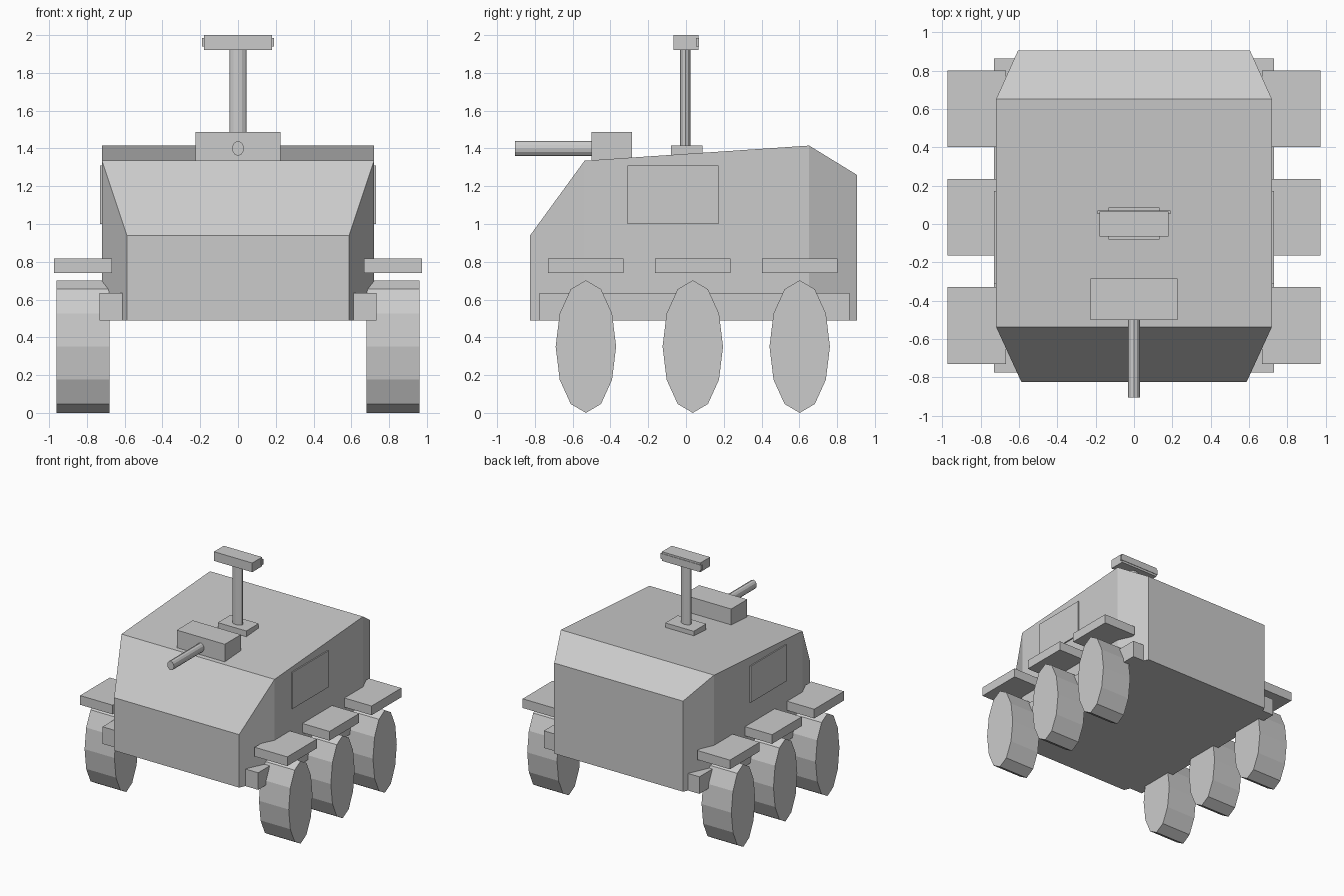
import bpy, bmesh
from math import radians
from mathutils import Matrix, Vector

if "Cube" in bpy.data.objects:
    bpy.data.objects.remove(bpy.data.objects["Cube"])


def finish(name, bm):
    bmesh.ops.recalc_face_normals(bm, faces=bm.faces)
    mesh = bpy.data.meshes.new(name)
    bm.to_mesh(mesh)
    bm.free()
    obj = bpy.data.objects.new(name, mesh)
    bpy.context.collection.objects.link(obj)
    return obj


def box(name, x, y, z):
    """Box from (min, max) ranges."""
    bm = bmesh.new()
    mid = Vector([(a + b) / 2 for a, b in (x, y, z)])
    size = [b - a for a, b in (x, y, z)] + [1]
    bmesh.ops.create_cube(bm, size=1, matrix=Matrix.Translation(mid) @ Matrix.Diagonal(size))
    return finish(name, bm)


def cylinder(name, centre, scale, axis, sides=12):
    """Elliptical cylinder; scale gives the half sizes in x, y, z."""
    turn = {'X': Matrix.Rotation(radians(90), 4, 'Y'),
            'Y': Matrix.Rotation(radians(90), 4, 'X'),
            'Z': Matrix.Identity(4)}[axis]
    bm = bmesh.new()
    bmesh.ops.create_cone(bm, cap_ends=True, segments=sides, radius1=1, radius2=1, depth=2,
                          matrix=Matrix.Translation(centre) @ Matrix.Diagonal((*scale, 1)) @ turn)
    return finish(name, bm)


# Hull: stations of (y, half width, roof height) joined front to back
stations = [(-0.825, 0.588, 0.94), (-0.537, 0.72, 1.335), (0.652, 0.72, 1.415), (0.905, 0.606, 1.26)]
FLOOR = 0.49
bm = bmesh.new()
rings = [[bm.verts.new(p) for p in ((-w, y, FLOOR), (w, y, FLOOR), (w, y, h), (-w, y, h))]
         for y, w, h in stations]
for a, b in zip(rings, rings[1:]):
    for i in range(4):
        j = (i + 1) % 4
        bm.faces.new((a[i], a[j], b[j], b[i]))
bm.faces.new(rings[0])
bm.faces.new(rings[-1])
finish("hull", bm)

# Running gear and side panels on both sides
for side, s in (("left", -1), ("right", 1)):
    def span(a, b):
        return tuple(sorted((s * a, s * b)))

    box(f"side_rail_{side}", span(0.61, 0.732), (-0.775, 0.865), (0.49, 0.635))
    box(f"side_panel_{side}", span(0.70, 0.73), (-0.31, 0.172), (1.0, 1.31))
    for place, y in (("front", -0.53), ("middle", 0.036), ("rear", 0.602)):
        cylinder(f"wheel_{place}_{side}", (s * 0.82, y, 0.351), (0.14, 0.16, 0.351), 'X')
        box(f"fender_{place}_{side}", span(0.668, 0.975), (y - 0.2, y + 0.2), (0.74, 0.818))

# Roof gun
box("gun_housing", (-0.226, 0.226), (-0.50, -0.285), (1.335, 1.487))
cylinder("gun_barrel", (0, -0.6925, 1.40), (0.031, 0.2125, 0.039), 'Y')

# Sensor mast
box("mast_base", (-0.134, 0.134), (-0.08, 0.087), (1.35, 1.415))
cylinder("mast", (0, -0.003, 1.66), (0.045, 0.028, 0.27), 'Z')
box("sensor_head", (-0.18, 0.18), (-0.066, 0.066), (1.922, 2.0))
box("sensor_visor", (-0.19, 0.19), (0.053, 0.07), (1.94, 1.985))
